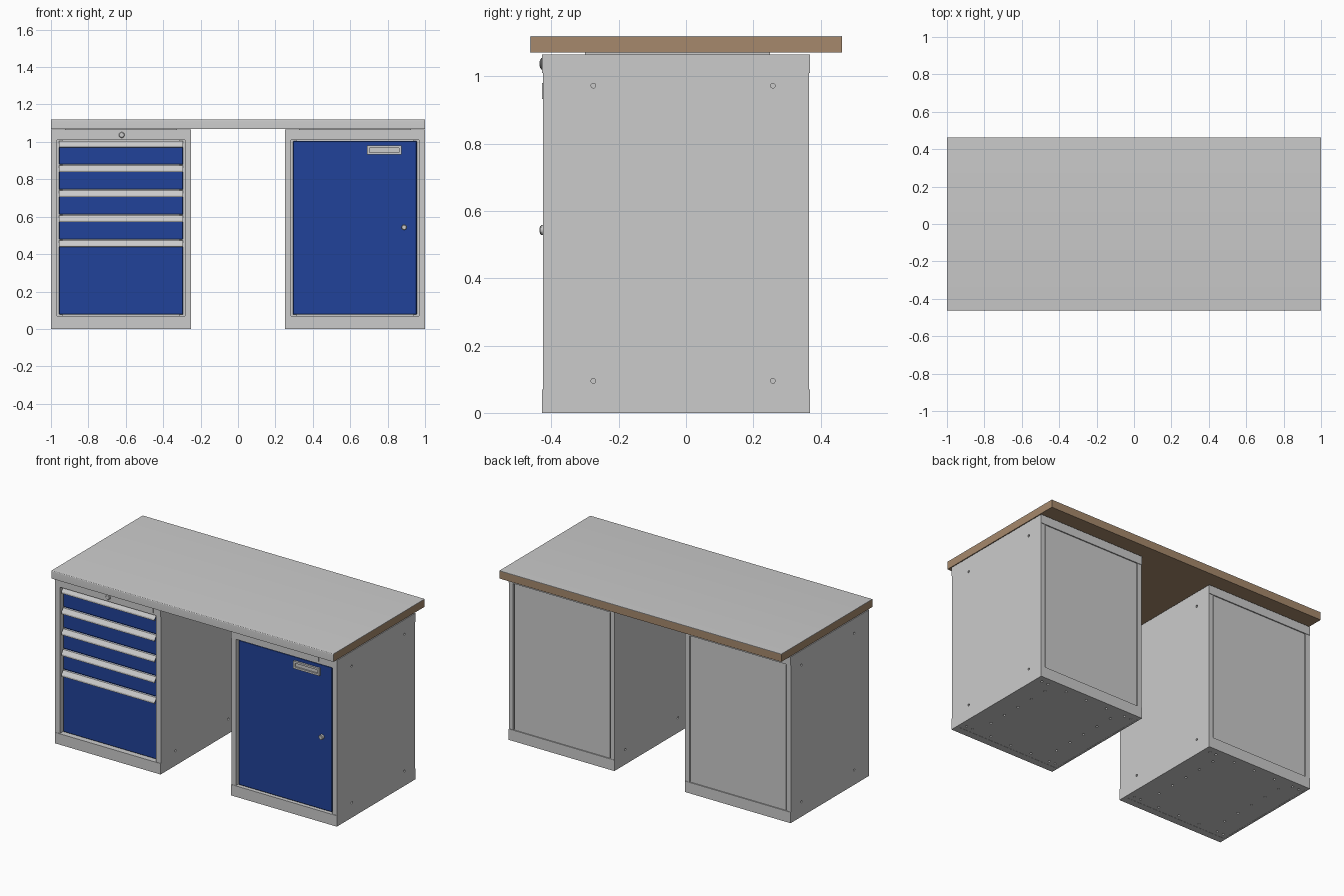
import bpy, bmesh, math
from mathutils import Matrix

if "Cube" in bpy.data.objects:
    bpy.data.objects.remove(bpy.data.objects["Cube"])


def material(name, color):
    m = bpy.data.materials.new(name)
    m.diffuse_color = (*color, 1)
    m.use_nodes = True
    m.node_tree.nodes["Principled BSDF"].inputs["Base Color"].default_value = m.diffuse_color
    return m


BLUE = material("blue_paint", (0.015, 0.055, 0.32))
WOOD = material("wood", (0.38, 0.25, 0.15))


def finish(name, bm, mat=None, smooth=False):
    bmesh.ops.recalc_face_normals(bm, faces=bm.faces)
    me = bpy.data.meshes.new(name)
    bm.to_mesh(me)
    bm.free()
    ob = bpy.data.objects.new(name, me)
    bpy.context.collection.objects.link(ob)
    if mat:
        me.materials.append(mat)
    bpy.ops.object.select_all(action='DESELECT')
    bpy.context.view_layer.objects.active = ob
    ob.select_set(True)
    if smooth:
        bpy.ops.object.shade_smooth_by_angle(angle=math.radians(35))
    return ob


def add_box(bm, x, y, z):
    mid = [(a + b) / 2 for a, b in (x, y, z)]
    size = [b - a for a, b in (x, y, z)]
    bmesh.ops.create_cube(bm, size=1, matrix=Matrix.Translation(mid) @ Matrix.Diagonal((*size, 1)))


def boxes(name, items, mat=None, bevel=0):
    bm = bmesh.new()
    for it in items:
        add_box(bm, *it)
    if bevel:
        bmesh.ops.bevel(bm, geom=bm.edges[:], offset=bevel, segments=1, affect='EDGES')
    return finish(name, bm, mat)


def prism(name, profile, x0, x1, mat=None, smooth=False):
    """Extrude a (y, z) profile along x."""
    bm = bmesh.new()
    face = bm.faces.new([bm.verts.new((x0, y, z)) for y, z in profile])
    ext = bmesh.ops.extrude_face_region(bm, geom=[face])
    bmesh.ops.translate(bm, verts=[v for v in ext['geom'] if isinstance(v, bmesh.types.BMVert)],
                        vec=(x1 - x0, 0, 0))
    return finish(name, bm, mat, smooth)


def add_cyl(bm, center, r, depth, axis, n=24, r2=None):
    rot = {'X': Matrix.Rotation(math.pi / 2, 4, 'Y'), 'Y': Matrix.Rotation(math.pi / 2, 4, 'X'),
           'Z': Matrix.Identity(4)}[axis]
    bmesh.ops.create_cone(bm, cap_ends=True, segments=n, radius1=r, radius2=r if r2 is None else r2,
                          depth=depth, matrix=Matrix.Translation(center) @ rot)


def drill(ob, points, r, axis):
    bm = bmesh.new()
    for p in points:
        add_cyl(bm, p, r, 0.06, axis, 16)
    cutter = finish("hole_cutter", bm)
    cutter.hide_render = True
    mod = ob.modifiers.new("holes", 'BOOLEAN')
    mod.operation, mod.object, mod.solver = 'DIFFERENCE', cutter, 'EXACT'
    bpy.context.view_layer.objects.active = ob
    bpy.ops.object.modifier_apply(modifier=mod.name)
    bpy.data.objects.remove(cutter)


W, H = 0.375, 1.065            # cabinet half width and height
F, B = -0.427, 0.369           # plinth front and back
OPEN = (0.07, 1.01)            # front opening in z
OW, PW = 0.342, 0.331          # half width of opening and of drawers/door


def cabinet(side, cx):
    X = lambda a, b: (cx + a, cx + b)
    # side panels with four fixing holes
    for s, n in ((-1, "left"), (1, "right")):
        xs = sorted((cx + s * W, cx + s * (W - 0.012)))
        p = boxes(f"{side}_cabinet_{n}_side", [(xs, (F + 0.003, B - 0.003), (0, H))])
        drill(p, [(cx + s * W, y, z) for y in (-0.275, 0.258) for z in (0.095, 0.972)], 0.007, 'X')
    # plinth and top rails, front and back
    rails = [(X(-W, W), y, z) for y in ((F, -0.38), (B - 0.03, B)) for z in ((0, OPEN[0]), (OPEN[1], H))]
    boxes(f"{side}_cabinet_rails", rails)
    # front stiles, rear posts and the stop behind the opening
    posts = []
    for s in (-1, 1):
        span = lambda a, b: tuple(sorted((cx + s * a, cx + s * b)))
        posts.append((span(OW, W), (F + 0.003, -0.38), OPEN))
        posts.append((span(W - 0.03, W), (B - 0.03, B - 0.003), OPEN))
        posts.append((span(OW - 0.03, OW + 0.01), (-0.385, -0.378), OPEN))
    boxes(f"{side}_cabinet_posts", posts)
    # raised back panel leaving a groove beside each post
    boxes(f"{side}_cabinet_back", [(X(-W + 0.037, W - 0.037), (B - 0.03, B - 0.007), OPEN),
                                   (X(-W + 0.012, W - 0.012), (B - 0.034, B - 0.022), OPEN)])
    boxes(f"{side}_cabinet_top", [(X(-W + 0.012, W - 0.012), (-0.38, B - 0.03), (H - 0.012, H)),
                                  (X(-0.3, 0.3), (-0.3, 0.25), (H, 1.07))])
    # floor with its rows of fixing holes
    floor = boxes(f"{side}_cabinet_floor", [(X(-W + 0.002, W - 0.002), (F + 0.004, B - 0.004), (0.001, 0.01))])
    grid = [(s, t) for s in (0.17, 0.82) for t in (0.15, 0.3, 0.45, 0.6, 0.75)]
    grid += [(s, t) for t in (0.06, 0.9) for s in (0.06, 0.12, 0.3, 0.5, 0.7, 0.88, 0.94)]
    # clear the floor area of the rails' undersides by drilling both
    pts = [(cx + W - 2 * W * s, B - (B - F) * t, 0) for s, t in grid]
    drill(floor, pts, 0.007, 'Z')
    drill(bpy.data.objects[f"{side}_cabinet_rails"], pts, 0.007, 'Z')


cabinet("left", -0.625)
cabinet("right", 0.625)

# five drawers with sloping full-width grips
LX, RX = -0.625, 0.625
tops = [1.004, 0.872, 0.738, 0.605, 0.472, 0.07]
for i in range(5):
    top, low = tops[i], tops[i + 1] + 0.007
    boxes(f"drawer_front_{i + 1}", [((LX - PW, LX + PW), (-0.404, -0.387), (low, top))], BLUE, 0.002)
    bm = bmesh.new()
    add_box(bm, (LX - 0.3, LX + 0.3), (-0.388, 0.3), (low + 0.01, top - 0.02))
    bm.faces.ensure_lookup_table()
    bmesh.ops.delete(bm, geom=[max(bm.faces, key=lambda f: f.calc_center_median().z)], context='FACES_ONLY')
    tray = finish(f"drawer_tray_{i + 1}", bm)
    tray.modifiers.new("sheet", 'SOLIDIFY').thickness = 0.004
    grip = [(-0.398, 0.002), (-0.407, 0.001), (-0.424, -0.022), (-0.425, -0.032),
            (-0.421, -0.033), (-0.420, -0.024), (-0.408, -0.006), (-0.398, -0.006)]
    prism(f"drawer_grip_{i + 1}", [(y, top + z) for y, z in grip], LX - PW, LX + PW)

# door with framed pull and knob
boxes("door", [((RX - PW, RX + PW), (-0.415, -0.388), (0.076, 1.004))], BLUE, 0.003)
hx, hz = (0.69, 0.874), (0.932, 0.98)
e, y = 0.012, (-0.4275, -0.412)
boxes("door_pull_frame", [(hx, y, (hz[0], hz[0] + e)), (hx, y, (hz[1] - e, hz[1])),
                          ((hx[0], hx[0] + e), y, (hz[0] + e, hz[1] - e)),
                          ((hx[1] - e, hx[1]), y, (hz[0] + e, hz[1] - e))])
boxes("door_pull_recess", [((hx[0] + e, hx[1] - e), (-0.418, -0.412), (hz[0] + e, hz[1] - e))])


def lock(name, x, z, y0, r):
    bm = bmesh.new()
    add_cyl(bm, (x, (y0 - 0.430) / 2, z), r, y0 + 0.430, 'Y', 32)
    add_cyl(bm, (x, -0.4315, z), r * 0.95, 0.005, 'Y', 32, r * 0.72)
    body = finish(name, bm, None, True)
    boxes(name + "_key_slot", [((x - 0.0015, x + 0.0015), (-0.435, -0.430), (z - r * 0.5, z + r * 0.5))])
    return body


lock("drawer_lock", -0.622, 1.037, -0.41, 0.017)
lock("door_knob", 0.888, 0.543, -0.40, 0.015)

# small blank plates on the top rails
boxes("left_rail_plate", [((-0.377, -0.302), (-0.4285, -0.42), (1.022, 1.053))])
boxes("right_rail_strip", [((0.868, 0.872), (-0.4285, -0.42), (1.024, 1.052))])

# wooden worktop with thin grey cover folded over the front edge
boxes("worktop", [((-1, 1), (-0.460, 0.463), (1.07, 1.117))], WOOD)
r = 0.005
arc = [(-0.463 + r - r * math.cos(a), 1.12 - r + r * math.sin(a))
       for a in [math.pi / 2 * k / 6 for k in range(7)]]
prism("worktop_cover", [(-0.463, 1.07)] + arc + [(0.463, 1.12), (0.463, 1.117), (-0.460, 1.117), (-0.460, 1.07)],
      -1, 1, None, True)
